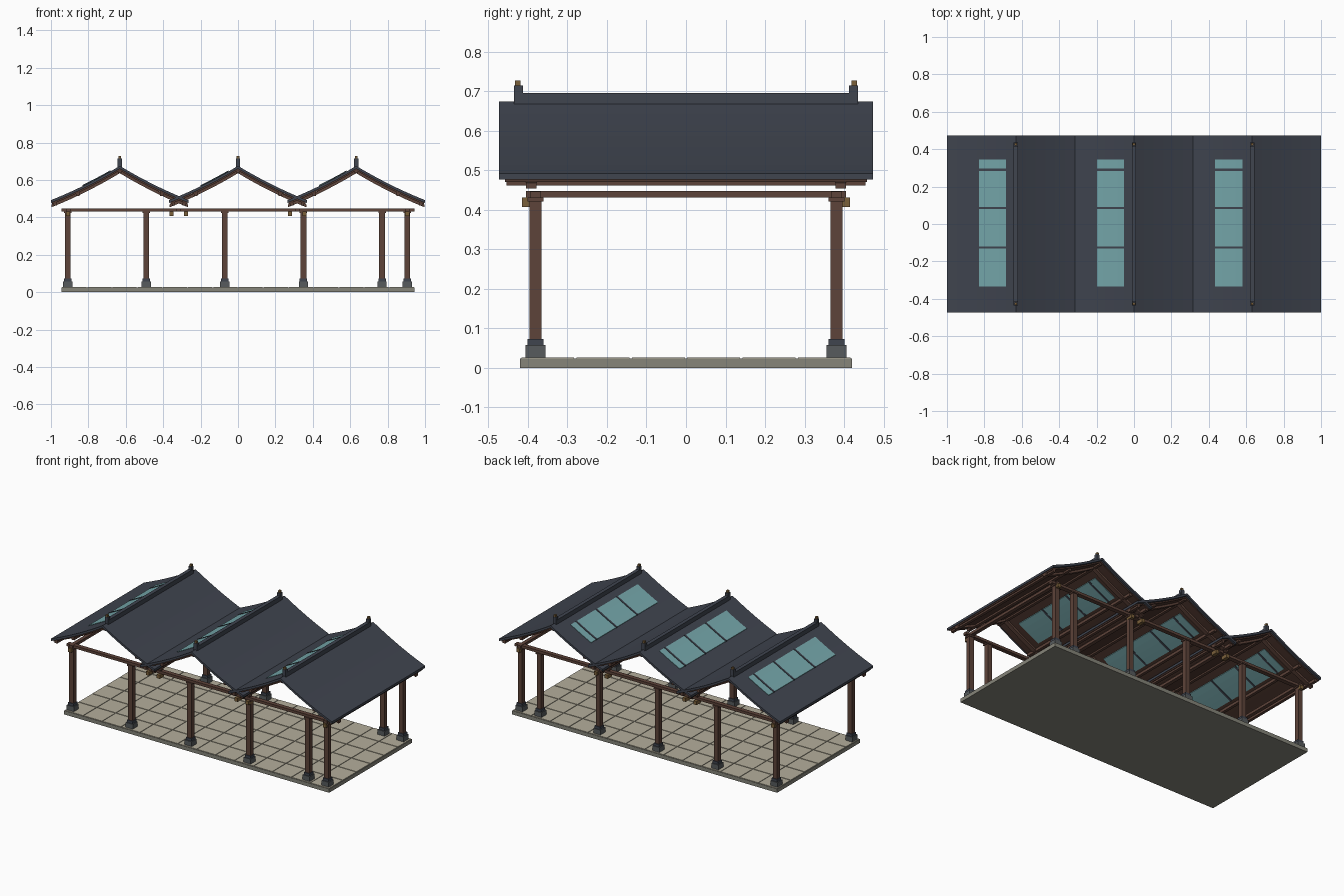
import bpy, bmesh

if "Cube" in bpy.data.objects:
    bpy.data.objects.remove(bpy.data.objects["Cube"])


def material(name, rgb):
    m = bpy.data.materials.new(name)
    m.diffuse_color = (*rgb, 1)
    m.use_nodes = True
    m.node_tree.nodes["Principled BSDF"].inputs["Base Color"].default_value = m.diffuse_color
    return m


SLATE = material("slate", (0.050, 0.058, 0.078))
WOOD = material("brown wood", (0.110, 0.056, 0.041))
DECK = material("dark wood", (0.075, 0.037, 0.027))
TAN = material("tan wood", (0.195, 0.115, 0.042))
STONE = material("footing stone", (0.095, 0.105, 0.110))
SLAB = material("slab stone", (0.24, 0.235, 0.195))
TILE = material("floor tile", (0.46, 0.425, 0.33))
GLASS = material("skylight glass", (0.18, 0.39, 0.41))


def finish(name, bm, mat):
    bmesh.ops.recalc_face_normals(bm, faces=bm.faces)
    me = bpy.data.meshes.new(name)
    bm.to_mesh(me)
    bm.free()
    me.materials.append(mat)
    ob = bpy.data.objects.new(name, me)
    bpy.context.collection.objects.link(ob)
    return ob


def add_box(bm, x0, x1, y0, y1, z0, z1):
    v = [bm.verts.new((x, y, z)) for z in (z0, z1)
         for x, y in ((x0, y0), (x1, y0), (x1, y1), (x0, y1))]
    for f in ((0, 1, 2, 3), (4, 5, 6, 7), (0, 1, 5, 4), (1, 2, 6, 5), (2, 3, 7, 6), (3, 0, 4, 7)):
        bm.faces.new([v[i] for i in f])


def boxes(name, mat, items):
    bm = bmesh.new()
    for b in items:
        add_box(bm, *b)
    return finish(name, bm, mat)


def post(x, y, w, z0, z1):
    return (x - w / 2, x + w / 2, y - w / 2, y + w / 2, z0, z1)


def roof_z(d):
    d = abs(d)
    return 0.675 - 0.6 * d + 0.28 * d * d


def roof_strip(name, mat, cx, d0, d1, top, bottom, spans, n=14):
    # sheet following the roof curve, extruded along y for each span
    bm = bmesh.new()
    ds = [d0 + (d1 - d0) * i / n for i in range(n + 1)]
    prof = [(d, roof_z(d) + top) for d in ds] + [(d, roof_z(d) + bottom) for d in reversed(ds)]
    for y0, y1 in spans:
        a = [bm.verts.new((cx + d, y0, z)) for d, z in prof]
        b = [bm.verts.new((cx + d, y1, z)) for d, z in prof]
        k = len(prof)
        for i in range(k):
            j = (i + 1) % k
            bm.faces.new((a[i], a[j], b[j], b[i]))
        for i in range(n):
            for r in (a, b):
                bm.faces.new((r[i], r[i + 1], r[k - 2 - i], r[k - 1 - i]))
    return finish(name, bm, mat)


# floor slab and tiles
boxes("floor_slab", SLAB, [(-0.943, 0.943, -0.42, 0.42, 0, 0.024)])
nx, ny, gap = 14, 6, 0.003
tx, ty = 1.886 / nx, 0.84 / ny
boxes("floor_tiles", TILE, [
    (-0.943 + i * tx + gap, -0.943 + (i + 1) * tx - gap,
     -0.42 + j * ty + gap, -0.42 + (j + 1) * ty - gap, 0.022, 0.027)
    for i in range(nx) for j in range(ny)])

# columns with stepped footings and caps
spots = [(x, y) for x in (-0.91, -0.49, -0.07, 0.35, 0.77, 0.905) for y in (-0.381, 0.381)]
boxes("columns", WOOD, [post(x, y, 0.030, 0.03, 0.432) for x, y in spots])
boxes("column_footings", STONE, [post(x, y, 0.050, 0.02, 0.058) for x, y in spots])
boxes("column_collars", SLATE, [post(x, y, 0.040, 0.058, 0.074) for x, y in spots])
boxes("column_caps", WOOD, [post(x, y, 0.040, 0.422, 0.431) for x, y in spots])

# beams along the front, back and across
boxes("long_beams", WOOD, [(-0.943, 0.943, y - 0.014, y + 0.014, 0.430, 0.447)
                           for y in (-0.381, 0.381)])
boxes("cross_beams", WOOD, [(x - 0.012, x + 0.012, -0.405, 0.405, 0.431, 0.448)
                            for x in (-0.908, -0.316, 0.316, 0.905)])
boxes("bracket_blocks", TAN, [(x - 0.011, x + 0.011, y - 0.022, y + 0.022, 0.407, 0.431)
                              for x in (-0.908, -0.355, -0.277, 0.277, 0.355, 0.905)
                              for y in (-0.393, 0.393)])

# three gabled roofs
bars = (-0.125, 0.085, 0.290)
for label, cx in (("left", -0.632), ("middle", 0.0), ("right", 0.632)):
    roof_strip(label + "_roof", SLATE, cx, -0.368, 0.368, 0, -0.015, [(-0.473, 0.473)])
    roof_strip(label + "_roof_deck", DECK, cx, -0.362, 0.362, -0.015, -0.024, [(-0.458, 0.458)])
    roof_strip(label + "_rafters", WOOD, cx, -0.366, 0.366, -0.024, -0.039,
               [(-0.405, -0.379), (0.379, 0.405)])
    # purlins under the deck
    boxes(label + "_purlins", WOOD, [
        (cx + d - 0.009, cx + d + 0.009, -0.455, 0.455, roof_z(d) - 0.039, roof_z(d) - 0.022)
        for d in (-0.345, -0.225, 0, 0.225, 0.345)])
    # skylight on the left slope with dividing bars
    roof_strip(label + "_skylight", GLASS, cx, -0.198, -0.053, 0.003, -0.028, [(-0.335, 0.345)], 4)
    roof_strip(label + "_skylight_bars", SLATE, cx, -0.200, -0.051, 0.006, -0.031,
               [(y - 0.006, y + 0.006) for y in bars], 4)
    # ridge with end posts and knobs
    boxes(label + "_ridge", SLATE, [(cx - 0.012, cx + 0.012, -0.43, 0.43, 0.66, 0.696)]
          + [post(cx, y, 0.022, 0.66, 0.715) for y in (-0.424, 0.424)])
    boxes(label + "_ridge_knobs", TAN, [post(cx, y, 0.014, 0.714, 0.728) for y in (-0.426, 0.426)])
